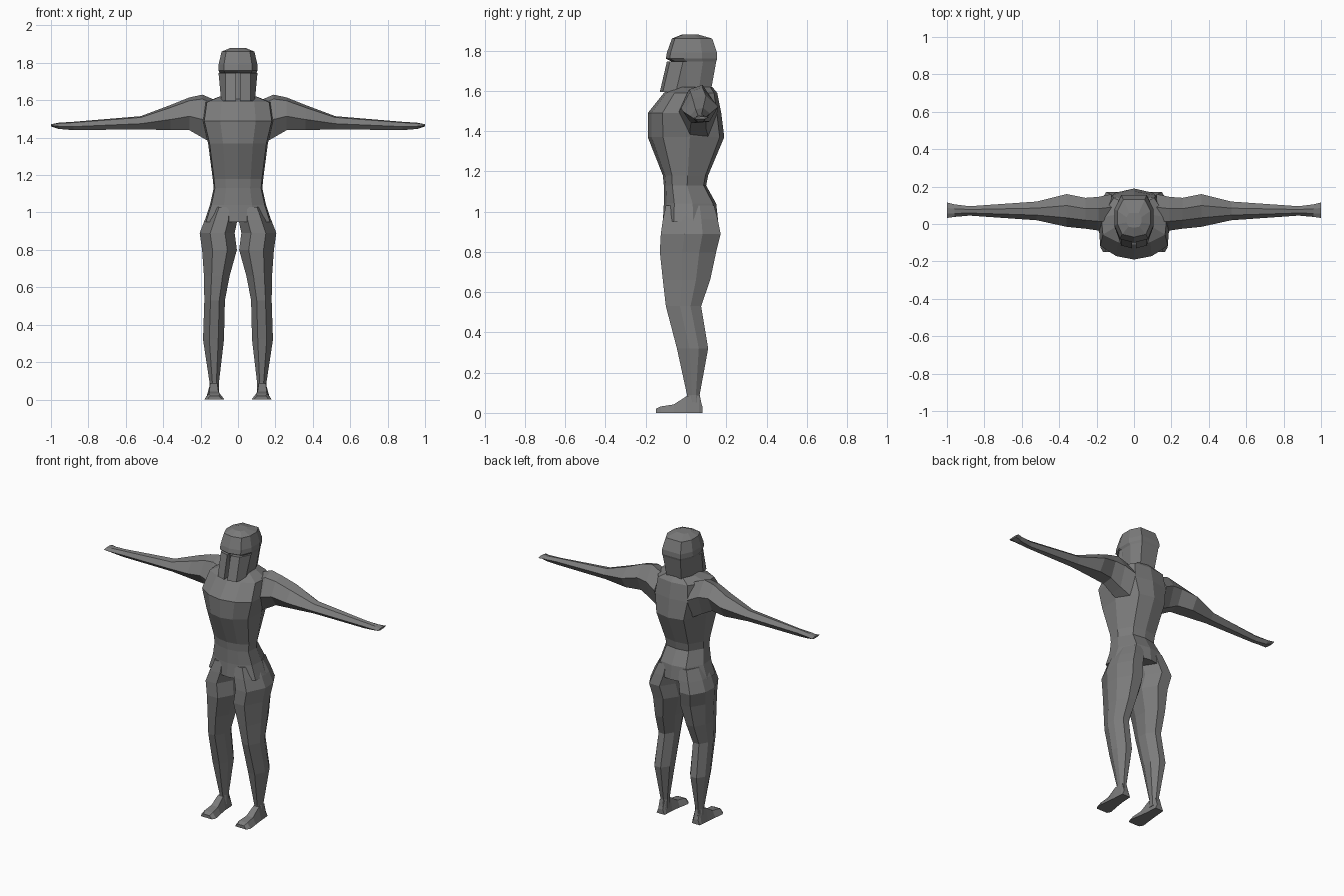
import bpy
import bmesh

# Remove the default object
default = bpy.data.objects.get("Cube")
if default:
    bpy.data.objects.remove(default, do_unlink=True)

# Single flat colour
grey = bpy.data.materials.new("mid_grey")
grey.use_nodes = True
colour = (0.2, 0.2, 0.2, 1)
grey.diffuse_color = colour
grey.node_tree.nodes["Principled BSDF"].inputs["Base Color"].default_value = colour


def loft(name, rings, mirrored=False):
    """Skin a list of equal point rings, cap the ends and keep faces flat."""
    mesh = bpy.data.meshes.new(name)
    bm = bmesh.new()
    loops = [[bm.verts.new(point) for point in ring] for ring in rings]
    for lower, upper in zip(loops, loops[1:]):
        for i in range(len(lower)):
            j = (i + 1) % len(lower)
            bm.faces.new((lower[i], lower[j], upper[j], upper[i]))
    bm.faces.new(loops[0])
    bm.faces.new(loops[-1])
    bmesh.ops.recalc_face_normals(bm, faces=bm.faces)
    bm.to_mesh(mesh)
    bm.free()
    mesh.materials.append(grey)
    obj = bpy.data.objects.new(name, mesh)
    bpy.context.collection.objects.link(obj)
    if mirrored:
        mirror = obj.modifiers.new("other_side", 'MIRROR')
        mirror.use_axis[0] = True
    return obj


def fit(section, a0, a1, b0, b1):
    """Scale a unit section into the box a0..a1 by b0..b1."""
    return [((a0 + a1) / 2 + u * (a1 - a0) / 2, (b0 + b1) / 2 + v * (b1 - b0) / 2)
            for u, v in section]


def symmetric(half):
    """Complete a right-hand half outline whose ends lie on the centre line."""
    return half + [(-u, v) for u, v in reversed(half[1:-1])]


def upright(section, rows):
    """Rings stacked in z from rows of z, half width, front, back."""
    return [[(x, y, z) for x, y in fit(section, -w, w, front, back)]
            for z, w, front, back in rows]


# Torso with pelvis, waist, chest and sloping shoulders
torso_section = symmetric([(0, -1), (.5, -.9), (.95, -.6), (1, .1), (.62, .88), (0, 1)])
loft("torso", upright(torso_section, [
    (.95, .18, -.115, .16),
    (1.04, .15, -.11, .15),
    (1.13, .13, -.11, .1),
    (1.18, .135, -.115, .11),
    (1.37, .16, -.19, .19),
    (1.49, .19, -.19, .175),
    (1.59, .175, -.11, .155),
    (1.62, .1, -.05, .13),
]))

# Helmet shell with a recessed face and overhanging brow
helmet_section = symmetric([(0, -1), (.72, -.85), (1, -.3), (1, .4), (.65, 1), (0, 1)])
loft("helmet", upright(helmet_section, [
    (1.58, .08, -.08, .12),
    (1.745, .098, -.07, .15),
    (1.76, .105, -.1, .155),
    (1.79, .104, -.095, .154),
    (1.86, .088, -.07, .13),
    (1.88, .04, -.02, .06),
]))

# Cheek guards leave an eye slit above and a narrow slit between them
guard = []
for z, front, side in [(1.595, -.13, .09), (1.745, -.095, .104)]:
    guard.append([(.012, front, z), (.068, front + .015, z),
                  (side, front + .08, z), (side - .01, .02, z), (.012, -.04, z)])
loft("cheek_guard", guard, mirrored=True)

# Arms, running outward along x: x, front, back, bottom, top
arm_section = [(-1, -.15), (-.45, .8), (.3, 1), (1, .2), (.5, -.9), (-.4, -1)]
arm_rows = [
    (.12, -.04, .16, 1.36, 1.6),
    (.19, -.035, .145, 1.4, 1.63),
    (.26, -.025, .14, 1.44, 1.615),
    (.36, -.015, .16, 1.44, 1.575),
    (.52, .02, .12, 1.445, 1.515),
    (.88, .045, .095, 1.44, 1.485),
    (.96, .038, .105, 1.447, 1.48),
    (1, .032, .115, 1.46, 1.472),
]
loft("arm", [[(x, y, z) for y, z in fit(arm_section, *box)]
             for x, *box in arm_rows], mirrored=True)

# Legs, running upward: z, inner, outer, front, back
leg_section = [(-1, -.35), (-.45, -1), (.4, -1), (1, -.2),
               (.95, .4), (.4, 1), (-.4, 1), (-1, .4)]
leg_rows = [
    (.03, .1, .155, 0, .08),
    (.09, .102, .152, .005, .068),
    (.32, .075, .187, -.045, .11),
    (.53, .07, .18, -.1, .075),
    (.66, .045, .182, -.115, .12),
    (.8, .006, .192, -.13, .15),
    (.89, .018, .205, -.125, .172),
    (.96, .003, .178, -.115, .158),
    (1.03, .01, .14, -.1, .14),
]
loft("leg", [[(x, y, z) for x, y in fit(leg_section, *box)]
             for z, *box in leg_rows], mirrored=True)

# Feet, running forward: y, inner, outer, top
foot_section = [(-1, -1), (-.55, 1), (.55, 1), (1, -1)]
foot_rows = [
    (.082, .1, .158, .03),
    (.065, .098, .16, .085),
    (.005, .095, .165, .085),
    (-.06, .085, .172, .042),
    (-.125, .073, .18, .032),
    (-.15, .085, .165, .02),
]
loft("foot", [[(x, y, z) for x, z in fit(foot_section, inner, outer, 0, top)]
              for y, inner, outer, top in foot_rows], mirrored=True)
